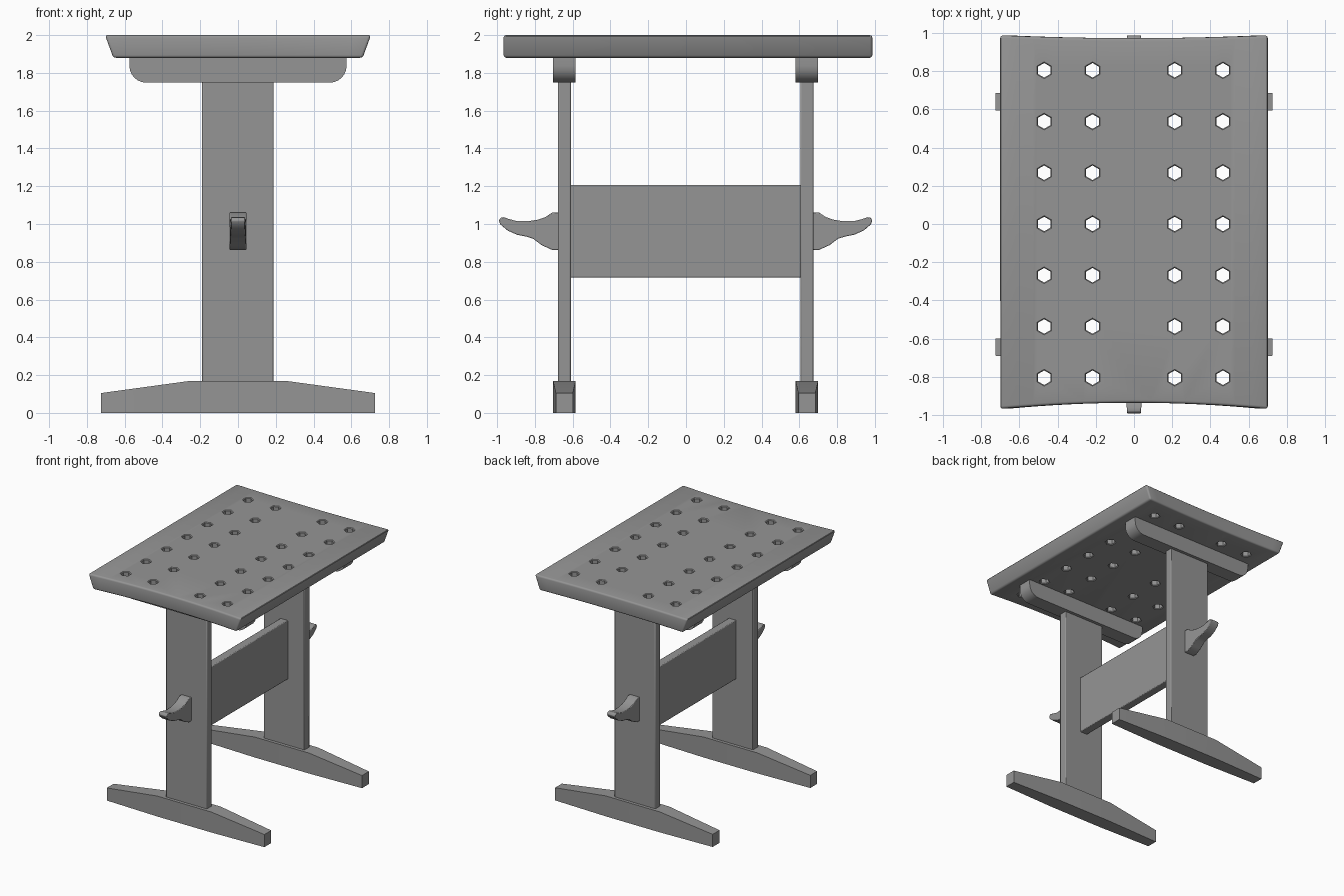
import bpy, bmesh, math

if "Cube" in bpy.data.objects:
    bpy.data.objects.remove(bpy.data.objects["Cube"])

grey = bpy.data.materials.new("dark_grey")
grey.diffuse_color = (0.3, 0.3, 0.3, 1)
grey.use_nodes = True
grey.node_tree.nodes["Principled BSDF"].inputs["Base Color"].default_value = grey.diffuse_color


def finish(name, bm, bevel=0.0, segments=2):
    bmesh.ops.recalc_face_normals(bm, faces=bm.faces[:])
    me = bpy.data.meshes.new(name)
    bm.to_mesh(me)
    bm.free()
    me.materials.append(grey)
    ob = bpy.data.objects.new(name, me)
    bpy.context.collection.objects.link(ob)
    if bevel:
        m = ob.modifiers.new("Bevel", 'BEVEL')
        m.width, m.segments, m.limit_method = bevel, segments, 'ANGLE'
        m.angle_limit = math.radians(40)
    return ob


def activate(ob):
    bpy.ops.object.select_all(action='DESELECT')
    ob.select_set(True)
    bpy.context.view_layer.objects.active = ob


def smooth(ob):
    activate(ob)
    bpy.ops.object.shade_smooth_by_angle(angle=math.radians(35))


def loft(bm, rings):
    """Skin a list of equal-length closed rings and cap both ends."""
    vs = [[bm.verts.new(p) for p in r] for r in rings]
    n = len(vs[0])
    for a, b in zip(vs, vs[1:]):
        for i in range(n):
            bm.faces.new((a[i], a[(i + 1) % n], b[(i + 1) % n], b[i]))
    bm.faces.new(vs[0][::-1])
    bm.faces.new(vs[-1])


def box(name, x, y, z, bevel):
    bm = bmesh.new()
    loft(bm, [[(x[0], y[0], h), (x[1], y[0], h), (x[1], y[1], h), (x[0], y[1], h)] for h in z])
    smooth(finish(name, bm, bevel))


# Table top: tapered long sides, gently hollowed ends
def top_ring(half, z):
    ts = [-1 + i / 8 for i in range(17)]
    front = [(half * t, -0.935 - 0.032 * t * t, z) for t in ts]
    back = [(half * t, 0.972 + 0.015 * t * t, z) for t in reversed(ts)]
    return front + back


bm = bmesh.new()
loft(bm, [top_ring(0.660, 1.88), top_ring(0.704, 2.0)])
top = finish("table_top", bm, 0.014, 3)

# Hexagonal peg holes with a small chamfered rim
bm = bmesh.new()
for x in (-0.47, -0.217, 0.213, 0.465):
    for k in range(-3, 4):
        rings = []
        for r, z in ((0.054, 1.87), (0.038, 1.886), (0.038, 1.994), (0.054, 2.01)):
            rings.append([(x + r * math.sin(i * math.pi / 3),
                           k * 0.268 + r * math.cos(i * math.pi / 3), z) for i in range(6)])
        loft(bm, rings)
cutter = finish("hole_cutter", bm)
cutter.hide_render = True
cut = top.modifiers.new("Holes", 'BOOLEAN')
cut.operation, cut.object, cut.solver = 'DIFFERENCE', cutter, 'EXACT'
activate(top)
for m in list(top.modifiers):
    bpy.ops.object.modifier_apply(modifier=m.name)
bpy.data.objects.remove(cutter)
smooth(top)

# Central stretcher board
box("stretcher", (-0.035, 0.035), (-0.615, 0.61), (0.717, 1.207), 0.006)

# Hook profile: (reach from the leg, height)
hook = [(0, 1.06), (0.035, 1.06), (0.07, 1.037), (0.11, 1.023), (0.16, 1.015), (0.22, 1.015),
        (0.265, 1.027), (0.29, 1.036), (0.308, 1.033), (0.317, 1.018), (0.308, 0.997),
        (0.27, 0.965), (0.22, 0.943), (0.17, 0.933), (0.135, 0.922), (0.09, 0.888),
        (0.035, 0.863), (0, 0.863)]

for side, tag in ((-1, "front"), (1, "back")):
    yc = side * 0.642 - 0.002

    # Upright leg
    box(tag + "_leg", (-0.19, 0.188), (yc - 0.034, yc + 0.034), (0.16, 1.76), 0.007)

    # Sled foot, thinner towards its ends: (x, height, half width)
    xs = [(-0.725, 0.105, 0.045), (-0.25, 0.17, 0.06), (0.25, 0.17, 0.06), (0.725, 0.105, 0.045)]
    bm = bmesh.new()
    loft(bm, [[(x, yc - w, 0), (x, yc + w, 0), (x, yc + w, h), (x, yc - w, h)] for x, h, w in xs])
    smooth(finish(tag + "_foot", bm))

    # Cleat under the top, rounded lower corners
    prof = [(0.575, 1.885)]
    prof += [(0.485 + 0.09 * math.cos(a * math.pi / 12), 1.838 - 0.09 * math.sin(a * math.pi / 12))
             for a in range(7)]
    prof += [(-x, z) for x, z in reversed(prof)]
    bm = bmesh.new()
    loft(bm, [[(x, yc + d, z) for x, z in prof] for d in (-0.06, 0.06)])
    smooth(finish(tag + "_cleat", bm))

    # Curved hook on the outer face of the leg, narrowing at the tip
    y0 = yc + side * 0.03
    bm = bmesh.new()
    loft(bm, [[(s * (0.045 - 0.03 * max(0, d - 0.05)), y0 + side * d, z) for d, z in hook]
              for s in (-1, 1)])
    smooth(finish(tag + "_hook", bm, 0.004, 2))
